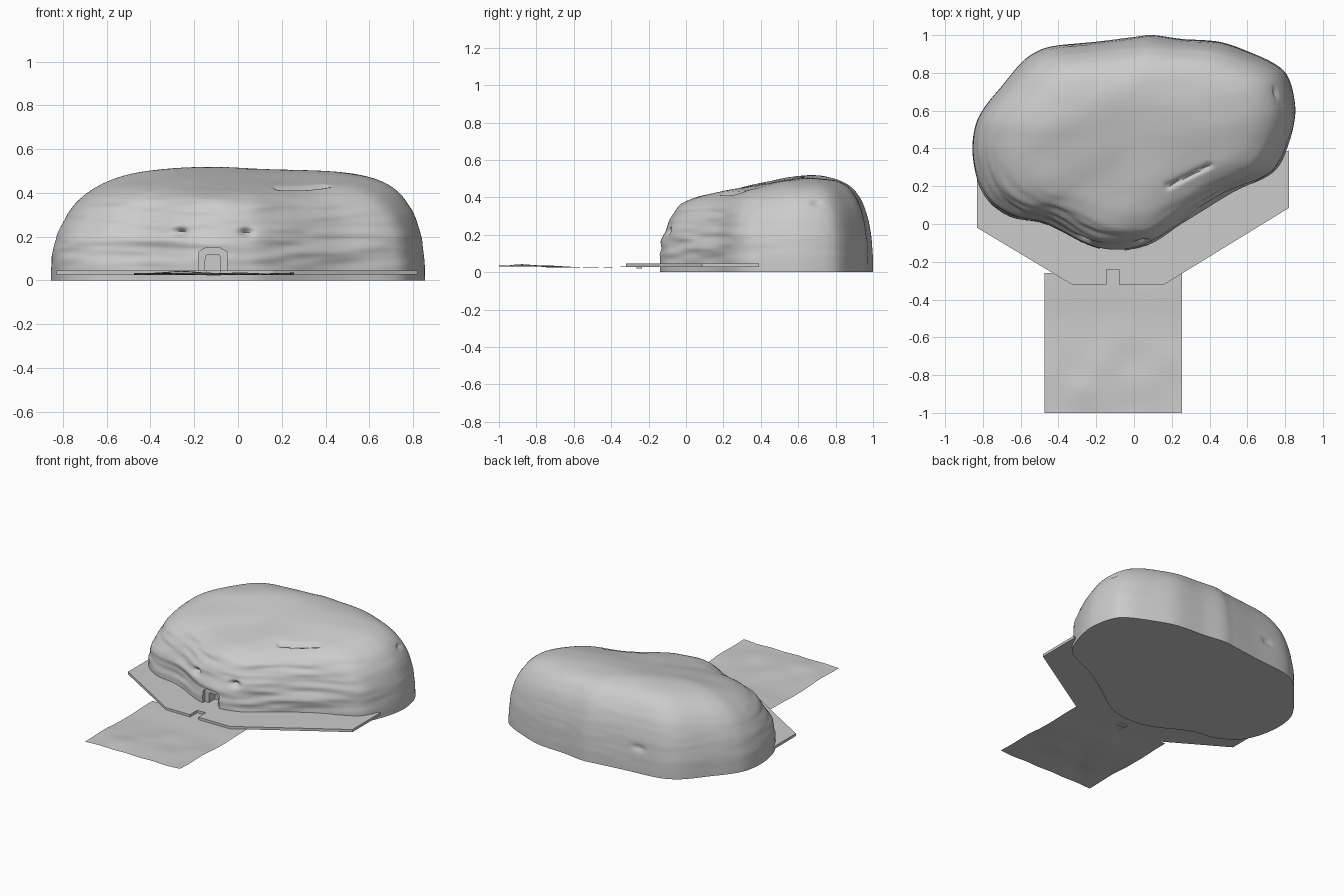
import bpy, bmesh, math
from mathutils import Vector, noise

if "Cube" in bpy.data.objects:
    bpy.data.objects.remove(bpy.data.objects["Cube"])


def add_mesh(name, bm, smooth=None):
    bmesh.ops.recalc_face_normals(bm, faces=bm.faces)
    me = bpy.data.meshes.new(name)
    bm.to_mesh(me)
    bm.free()
    ob = bpy.data.objects.new(name, me)
    bpy.context.collection.objects.link(ob)
    if smooth:
        bpy.ops.object.select_all(action='DESELECT')
        ob.select_set(True)
        bpy.context.view_layer.objects.active = ob
        bpy.ops.object.shade_smooth_by_angle(angle=math.radians(smooth))
    return ob


def prism(name, pts, offset):
    """Extrude a closed 3D polygon by an offset vector."""
    bm = bmesh.new()
    f = bm.faces.new([bm.verts.new(p) for p in pts])
    ext = bmesh.ops.extrude_face_region(bm, geom=[f], use_keep_orig=True)
    bmesh.ops.translate(bm, vec=offset, verts=[v for v in ext['geom'] if isinstance(v, bmesh.types.BMVert)])
    return add_mesh(name, bm)


def step(a, b, v):
    t = max(0, min(1, (v - a) / (b - a)))
    return t * t * (3 - 2 * t)


# Boulder footprint
OUT = [(-.855, .38), (-.84, .52), (-.79, .62), (-.70, .73), (-.60, .85), (-.52, .91),
       (-.42, .943), (-.2, .965), (0, .99), (.1, 1), (.25, .98), (.45, .965), (.6, .915),
       (.75, .845), (.82, .77), (.853, .63), (.845, .52), (.81, .4), (.76, .3), (.68, .24),
       (.5, .16), (.35, .07), (.25, 0), (.12, -.09), (.03, -.125), (-.08, -.14), (-.2, -.125),
       (-.3, -.085), (-.4, -.03), (-.5, .01), (-.64, .035), (-.76, .11), (-.825, .22)]
SUB, RINGS = 8, 60
C = Vector((0, .45))


def outline():
    n, res = len(OUT), []
    for i in range(n):
        p = [Vector(OUT[(i + k) % n]) for k in (-1, 0, 1, 2)]
        for j in range(SUB):
            t = j / SUB
            res.append(.5 * (2 * p[1] + (p[2] - p[0]) * t
                             + (2 * p[0] - 5 * p[1] + 4 * p[2] - p[3]) * t * t
                             + (3 * p[1] - p[0] - 3 * p[2] + p[3]) * t ** 3))
    return res


def top_height(x, y):
    return .425 + .095 * step(.05, .7, y) - .022 * max(0, x + .3)


# Small pits: centre, radius, depth
PITS = [((-.27, -.08, .22), .03, .035), ((.04, -.10, .22), .03, .035),
        ((-.3, .93, .17), .03, .03), ((.76, .7, .37), .025, .02)]


def rock_point(e, s, zf):
    d = e - C
    xy = C + d * s
    z = top_height(*xy) * zf
    n = d.normalized()
    # Layered strata, strongest on the front wall
    front = .15 + .85 * step(.1, -.6, n.y)
    amp = front * step(0, .12, z) * step(.3, .8, s)
    v = amp * (.014 * noise.noise(Vector((xy.x * 2.5, xy.y * 2.5, z * 13)))
               + .010 * noise.noise(Vector((xy.x * 5, xy.y * 5, z * 30 + 7))))
    for c, r, depth in PITS:
        q = Vector((xy.x, xy.y, z)) - Vector(c)
        q.z *= 1.8
        v -= depth * math.exp(-(q.length / r) ** 2)
    xy = xy + n * v
    # Soft top undulation and narrow diagonal crease
    z += .010 * step(.9, .5, s) * noise.noise(Vector((xy.x * 3 + xy.y, xy.y * 5 - xy.x * 2, 4)))
    a, b = Vector((.18, .2)), Vector((.40, .31))
    ab = b - a
    k = max(0, min(1, (xy - a).dot(ab) / ab.length_squared))
    z -= .018 * math.exp(-((xy - a - ab * k).length / .014) ** 2) * step(.2, .35, z)
    return (xy.x, xy.y, max(z, 0))


# Boulder
bm = bmesh.new()
rings, edge = [], outline()
for i in range(RINGS):
    a = math.pi / 2 * i / RINGS
    ring = []
    for e in edge:
        n = (e - C).normalized()
        p = 4.5 + 1.2 * abs(n.y) + 1.9 * max(0, n.x)
        ring.append(bm.verts.new(rock_point(e, math.cos(a) ** (2 / p), math.sin(a) ** (2 / 2.3))))
    rings.append(ring)
N = len(edge)
for r0, r1 in zip(rings, rings[1:]):
    for j in range(N):
        bm.faces.new((r0[j], r0[(j + 1) % N], r1[(j + 1) % N], r1[j]))
apex = bm.verts.new((C.x, C.y, sum(v.co.z for v in rings[-1]) / N))
for j in range(N):
    bm.faces.new((rings[-1][j], rings[-1][(j + 1) % N], apex))
bm.faces.new(rings[0])
rock = add_mesh("boulder", bm, 40)


# Entrance: wide arched recess, then a narrower passage
def arch(name, x0, x1, z0, z1, y0, y1):
    m = (x0 + x1) / 2
    pts = [(x0, z0), (x1, z0), (x1, z1 - .02), (m + .03, z1), (m - .03, z1), (x0, z1 - .02)]
    ob = prism(name, [(x, y0, z) for x, z in pts], (0, y1 - y0, 0))
    ob.hide_render = True
    ob.hide_viewport = True
    mod = rock.modifiers.new(name, 'BOOLEAN')
    mod.operation, mod.solver, mod.object = 'DIFFERENCE', 'EXACT', ob


arch("entrance_cutter", -.18, -.05, .03, .15, -.3, -.105)
arch("passage_cutter", -.15, -.08, .03, .115, -.29, -.04)

# Terrace plate around the front, with a notch
PLATE = [(-.83, .25), (-.83, -.02), (-.33, -.32), (-.145, -.32), (-.145, -.24), (-.08, -.24),
         (-.08, -.32), (.16, -.32), (.82, .085), (.82, .39), (.6, .3), (.1, 0), (-.08, -.05), (-.4, .06)]
prism("terrace_plate", [(x, y, .027) for x, y in PLATE], (0, 0, .018))

# Low sill closing the back of the notch
prism("notch_sill", [(-.145, -.265, .02), (-.08, -.265, .02), (-.08, -.235, .02), (-.145, -.235, .02)], (0, 0, .008))

# Rough ground sheet in front
bm = bmesh.new()
bmesh.ops.create_grid(bm, x_segments=24, y_segments=24, size=.5)
for v in bm.verts:
    x, y = -.11 + v.co.x * .73, -.63 + v.co.y * .74
    far = step(-.5, -.8, y)
    z = .024 + .008 * far + .004 * step(-.5, -.35, y)
    z += .012 * (.2 + far) * noise.noise(Vector((x * 5, y * 5, 2)))
    z += .016 * math.exp(-((x + .27) / .1) ** 2 - ((y + .87) / .08) ** 2)
    v.co = (x, y, z)
add_mesh("ground_sheet", bm, 40)
